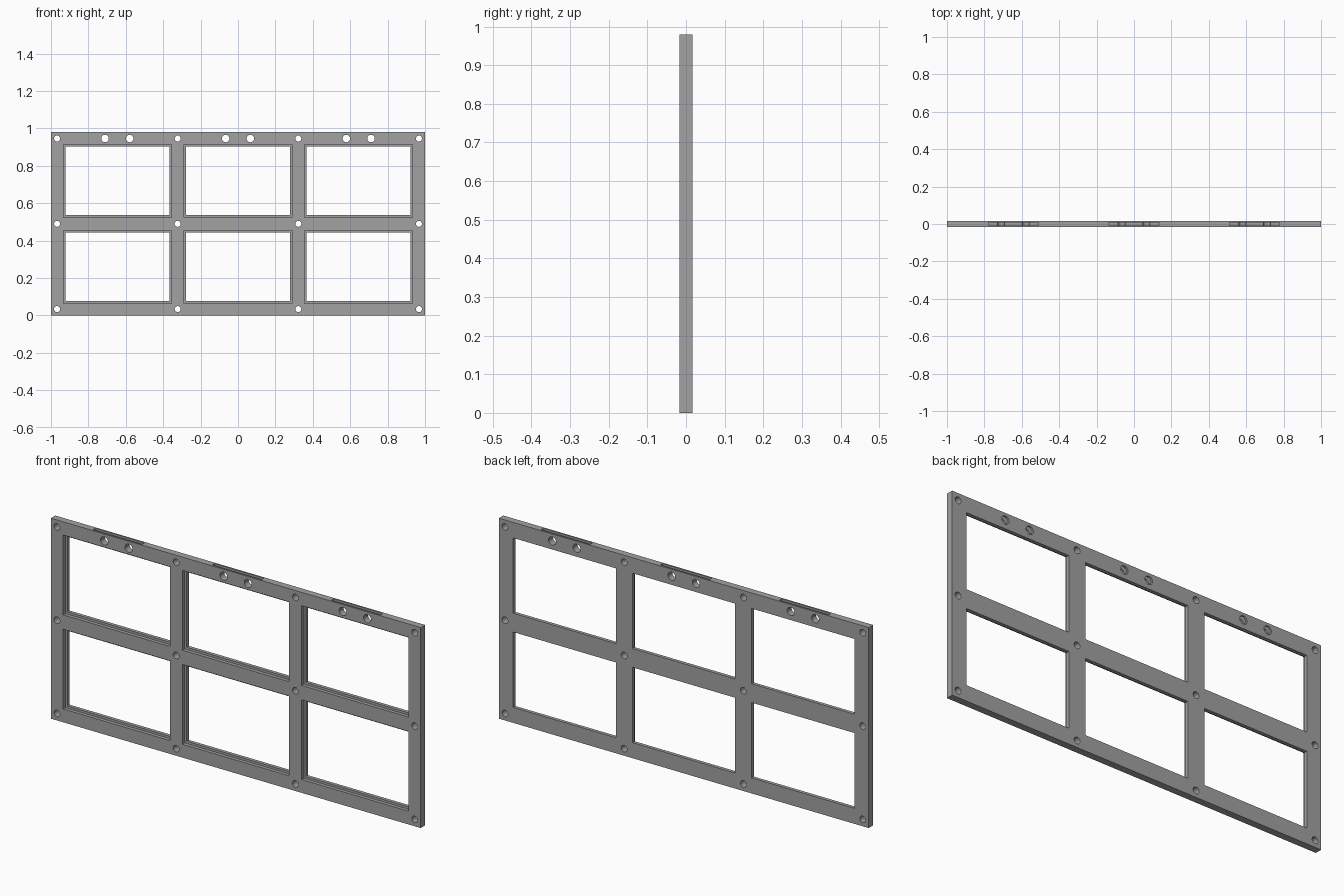
import bpy
import bmesh
from math import radians
from mathutils import Matrix, Vector

if "Cube" in bpy.data.objects:
    bpy.data.objects.remove(bpy.data.objects["Cube"])

HEIGHT, THICK = 0.98, 0.034
MID = HEIGHT / 2
PANE_X, PANE_Z = 0.645, 0.23      # spacing of openings
RAIL = 0.456                      # distance of hole rows from the middle
FRONT = -THICK / 2

grey = bpy.data.materials.new("grey")
grey.use_nodes = True
colour = (0.36, 0.36, 0.36, 1)
grey.diffuse_color = colour
grey.node_tree.nodes["Principled BSDF"].inputs["Base Color"].default_value = colour


def add_box(bm, centre, size):
    m = Matrix.Translation(centre) @ Matrix.Diagonal(Vector(size).to_4d())
    bmesh.ops.create_cube(bm, size=1, matrix=m)


def add_pin(bm, x, z, radius):
    m = Matrix.Translation((x, 0, z)) @ Matrix.Rotation(radians(90), 4, "X")
    bmesh.ops.create_cone(bm, cap_ends=True, segments=32, radius1=radius,
                          radius2=radius, depth=0.2, matrix=m)


def make_object(name, bm):
    mesh = bpy.data.meshes.new(name)
    bm.to_mesh(mesh)
    bm.free()
    mesh.materials.append(grey)
    obj = bpy.data.objects.new(name, mesh)
    bpy.context.collection.objects.link(obj)
    return obj


def cut(target, name, bm):
    """Subtract the shapes in bm from the target, then drop the cutter."""
    cutter = make_object(name, bm)
    cutter.hide_render = True
    mod = target.modifiers.new(name, "BOOLEAN")
    mod.operation, mod.solver, mod.object = "DIFFERENCE", "EXACT", cutter
    bpy.context.view_layer.objects.active = target
    bpy.ops.object.modifier_apply(modifier=mod.name)
    bpy.data.objects.remove(cutter)


# Solid panel
bm = bmesh.new()
add_box(bm, (0, 0, MID), (2, THICK, HEIGHT))
frame = make_object("window_frame", bm)

# Six openings, and a wider rebate around each on the front
openings, rebates = bmesh.new(), bmesh.new()
for col in (-1, 0, 1):
    for row in (-1, 1):
        x, z = col * PANE_X, MID + row * PANE_Z
        add_box(openings, (x, 0, z), (0.556, 0.2, 0.368))
        add_box(rebates, (x, FRONT, z), (0.578, THICK, 0.39))
cut(frame, "openings", openings)
cut(frame, "rebates", rebates)

# Slots in the top edge
slots = bmesh.new()
for col in (-1, 0, 1):
    add_box(slots, (col * PANE_X, 0, HEIGHT), (0.267, 0.017, 0.07))
cut(frame, "slots", slots)

# Screw holes at the bar crossings, larger pairs through the slots
holes = bmesh.new()
for col in (-1.5, -0.5, 0.5, 1.5):
    for row in (-1, 0, 1):
        add_pin(holes, col * PANE_X, MID + row * RAIL, 0.016)
for col in (-1, 0, 1):
    for side in (-1, 1):
        add_pin(holes, col * PANE_X + side * 0.066, MID + RAIL, 0.02)
cut(frame, "holes", holes)

# Smooth hole walls, sharp edges elsewhere
bpy.ops.object.select_all(action="DESELECT")
frame.select_set(True)
bpy.context.view_layer.objects.active = frame
bpy.ops.object.shade_smooth_by_angle(angle=radians(30))
